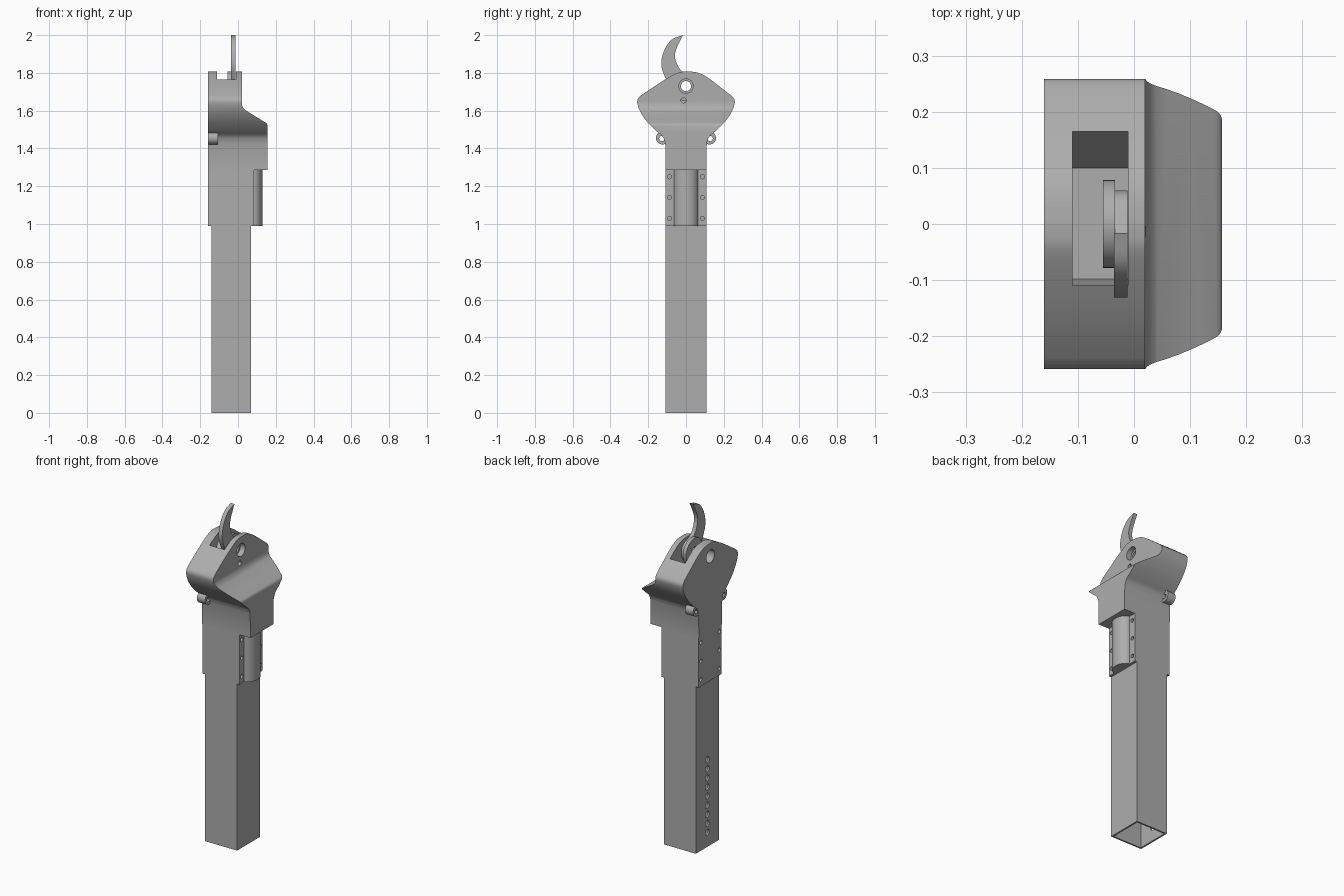
import bpy, bmesh, math
from mathutils import Vector

if "Cube" in bpy.data.objects:
    bpy.data.objects.remove(bpy.data.objects["Cube"])

metal = bpy.data.materials.new("grey_metal")
metal.diffuse_color = (0.42, 0.42, 0.42, 1)
metal.use_nodes = True
metal.node_tree.nodes["Principled BSDF"].inputs["Base Color"].default_value = metal.diffuse_color


def prism(name, pts, axis, a, b):
    """Extrude a 2D outline along an axis: x uses (y,z), y uses (x,z), z uses (x,y)."""
    put = {"x": lambda p, t: (t, p[0], p[1]),
           "y": lambda p, t: (p[0], t, p[1]),
           "z": lambda p, t: (p[0], p[1], t)}[axis]
    bm = bmesh.new()
    lo = [bm.verts.new(put(p, a)) for p in pts]
    hi = [bm.verts.new(put(p, b)) for p in pts]
    bm.faces.new(lo)
    bm.faces.new(hi)
    for i in range(len(pts)):
        j = (i + 1) % len(pts)
        bm.faces.new((lo[i], lo[j], hi[j], hi[i]))
    bmesh.ops.recalc_face_normals(bm, faces=bm.faces)
    me = bpy.data.meshes.new(name)
    bm.to_mesh(me)
    bm.free()
    me.materials.append(metal)
    ob = bpy.data.objects.new(name, me)
    bpy.context.collection.objects.link(ob)
    return ob


def rect(a, b, c, d):
    return [(a, c), (b, c), (b, d), (a, d)]


def circle(u, v, r, n=32):
    return [(u + r * math.cos(2 * math.pi * i / n), v + r * math.sin(2 * math.pi * i / n)) for i in range(n)]


def select(ob):
    bpy.ops.object.select_all(action="DESELECT")
    ob.select_set(True)
    bpy.context.view_layer.objects.active = ob


def cut(ob, *cutters):
    for c in cutters:
        select(ob)
        m = ob.modifiers.new("cut", "BOOLEAN")
        m.operation, m.solver, m.object = "DIFFERENCE", "EXACT", c
        bpy.ops.object.modifier_apply(modifier=m.name)
        bpy.data.objects.remove(c)


def smooth_curve(pts, n=6):
    """Catmull-Rom curve through the points."""
    p = [Vector(q) for q in pts]
    p = [2 * p[0] - p[1]] + p + [2 * p[-1] - p[-2]]
    out = []
    for i in range(1, len(p) - 2):
        for k in range(n):
            t = k / n
            out.append(0.5 * (2 * p[i] + (p[i + 1] - p[i - 1]) * t
                              + (2 * p[i - 1] - 5 * p[i] + 4 * p[i + 1] - p[i + 2]) * t * t
                              + (3 * p[i] - p[i - 1] - 3 * p[i + 1] + p[i + 2]) * t ** 3))
    return [tuple(q) for q in out] + [tuple(pts[-1])]


# Square hollow tube with a row of adjustment holes on its left side
tube = prism("tube", rect(-0.14, 0.07, -0.108, 0.108), "z", 0, 1.30)
cut(tube, prism("c", rect(-0.13, 0.06, -0.098, 0.098), "z", -0.1, 1.285))
for i in range(9):
    cut(tube, prism("c", circle(0, 0.085 + i * 0.054, 0.018, 16), "x", -0.2, -0.1))

# Clamp plates with bolt holes
plates = [prism("left_clamp_plate", rect(-0.108, 0.108, 0.99, 1.29), "x", -0.158, -0.14),
          prism("right_clamp_plate", rect(-0.108, 0.108, 0.99, 1.29), "x", 0.07, 0.085)]
for ob, x in zip(plates, (-0.15, 0.08)):
    for y in (-0.087, 0.087):
        for z in (1.03, 1.14, 1.25):
            cut(ob, prism("c", circle(y, z, 0.011, 16), "x", x - 0.03, x + 0.03))

# Rounded rib on the right clamp plate
prism("clamp_rib", [(0.08 + 0.05 * math.sin(math.pi * i / 24), 0.065 * math.cos(math.pi * i / 24))
                    for i in range(25)], "z", 0.99, 1.29)

# Head housing: one side outline, extruded and cut
flank = smooth_curve([(0.24, 1.68), (0.256, 1.66), (0.257, 1.635), (0.24, 1.59), (0.205, 1.54),
                      (0.16, 1.495), (0.125, 1.465), (0.11, 1.43)], 4) + [(0.108, 1.285)]
crown_r = smooth_curve([(0, 1.808), (0.05, 1.804), (0.09, 1.79), (0.13, 1.765)], 4)
crown_l = smooth_curve([(0, 1.808), (0.04, 1.802), (0.085, 1.78), (0.14, 1.747)], 4)
right = crown_r + flank
left = [(-y, z) for y, z in crown_l[1:] + flank]
housing = prism("head_housing", right + left[::-1], "x", -0.16, 0.157)
# sloped shoulder on the right
cut(housing, prism("c", [(0.02, 1.95), (0.02, 1.645), (0.022, 1.628), (0.028, 1.614), (0.04, 1.602),
                         (0.147, 1.536), (0.154, 1.529), (0.157, 1.52), (0.3, 1.52), (0.3, 1.95)],
                   "y", -0.5, 0.5))
# lever slot, pivot bore and pin hole
cut(housing,
    prism("c", [(-0.11, 1.95), (-0.11, 1.70), (-0.098, 1.61), (0.10, 1.61), (0.165, 1.72), (0.165, 1.95)],
          "x", -0.11, -0.011),
    prism("c", circle(0, 1.73, 0.038), "x", -0.3, 0.3),
    prism("c", circle(-0.013, 1.655, 0.014, 20), "x", -0.02, 0.3))

# Small eyelets either side of the neck
for side, s in (("front", -1), ("back", 1)):
    lug = prism(side + "_eyelet", circle(s * 0.125, 1.455, 0.034), "x", -0.158, -0.105)
    cut(lug, prism("c", circle(s * 0.128, 1.452, 0.014, 20), "x", -0.2, -0.05))

# Curved lever and its pivot hub
outer = smooth_curve([(-0.016, 2.0), (-0.075, 1.976), (-0.115, 1.92), (-0.131, 1.85), (-0.116, 1.79),
                      (-0.08, 1.725), (-0.04, 1.68), (0.01, 1.67), (0.05, 1.695), (0.06, 1.735),
                      (0.045, 1.775), (-0.012, 1.80)])
inner = smooth_curve([(-0.012, 1.80), (-0.04, 1.832), (-0.058, 1.88), (-0.052, 1.925), (-0.016, 2.0)])
lever = prism("lever", outer + inner[1:-1], "x", -0.036, -0.012)
hub = prism("lever_hub", circle(0, 1.73, 0.078, 48), "x", -0.055, -0.034)
for ob in (lever, hub):
    cut(ob, prism("c", circle(0, 1.73, 0.027), "x", -0.1, 0.1))

# Smooth the curved surfaces, keep edges sharp
for ob in list(bpy.context.scene.objects):
    select(ob)
    bpy.ops.object.shade_smooth_by_angle(angle=math.radians(28))
